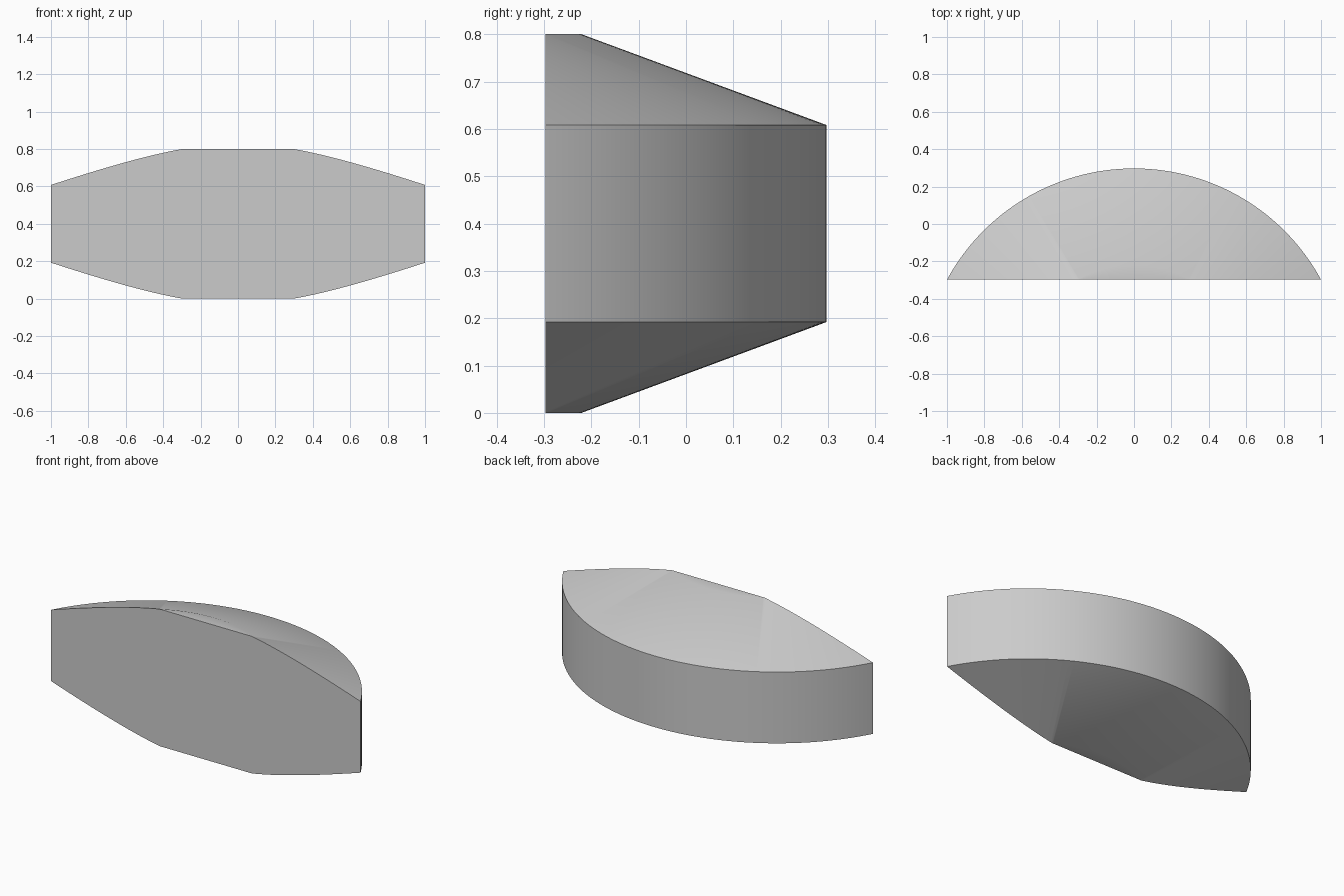
import bpy
import bmesh
from math import pi

cube = bpy.data.objects.get("Cube")
if cube:
    bpy.data.objects.remove(cube, do_unlink=True)

RADIUS = 1.138        # outer rim
FLAT_RADIUS = 0.62    # edge of the flat top and bottom
INNER_RADIUS = 0.4    # lies behind the cut, so it is removed
HEIGHT, BEVEL = 0.8, 0.192
BACK, FRONT = 0.297, -0.297
CENTRE = (0, BACK - RADIUS, 0)

# Plain grey material
grey = bpy.data.materials.new("light_grey")
grey.use_nodes = True
colour = (0.6, 0.6, 0.6, 1)
grey.diffuse_color = colour
grey.node_tree.nodes["Principled BSDF"].inputs["Base Color"].default_value = colour

# Half profile of a disc with sloping upper and lower faces
lower = [(INNER_RADIUS, 0), (FLAT_RADIUS, 0), (RADIUS, BEVEL)]
profile = lower + [(r, HEIGHT - z) for r, z in reversed(lower)]

bm = bmesh.new()
verts = [bm.verts.new((r, CENTRE[1], z)) for r, z in profile]
edges = [bm.edges.new(pair) for pair in zip(verts, verts[1:])]
bmesh.ops.spin(bm, geom=verts + edges, cent=CENTRE, axis=(0, 0, 1),
               angle=pi, steps=128)

# Slice off the disc segment and close its flat front
bmesh.ops.bisect_plane(bm, geom=bm.verts[:] + bm.edges[:] + bm.faces[:],
                       plane_co=(0, FRONT, 0), plane_no=(0, 1, 0),
                       clear_inner=True)
rim = [e for e in bm.edges if e.is_boundary]
bmesh.ops.contextual_create(bm, geom=rim)
bmesh.ops.recalc_face_normals(bm, faces=bm.faces[:])

mesh = bpy.data.meshes.new("disc_segment")
bm.to_mesh(mesh)
bm.free()
mesh.materials.append(grey)
segment = bpy.data.objects.new("disc_segment", mesh)
bpy.context.collection.objects.link(segment)

# Smooth rim and slopes, sharp outer edges
bpy.ops.object.select_all(action="DESELECT")
segment.select_set(True)
bpy.context.view_layer.objects.active = segment
bpy.ops.object.shade_smooth_by_angle(angle=pi / 6)
